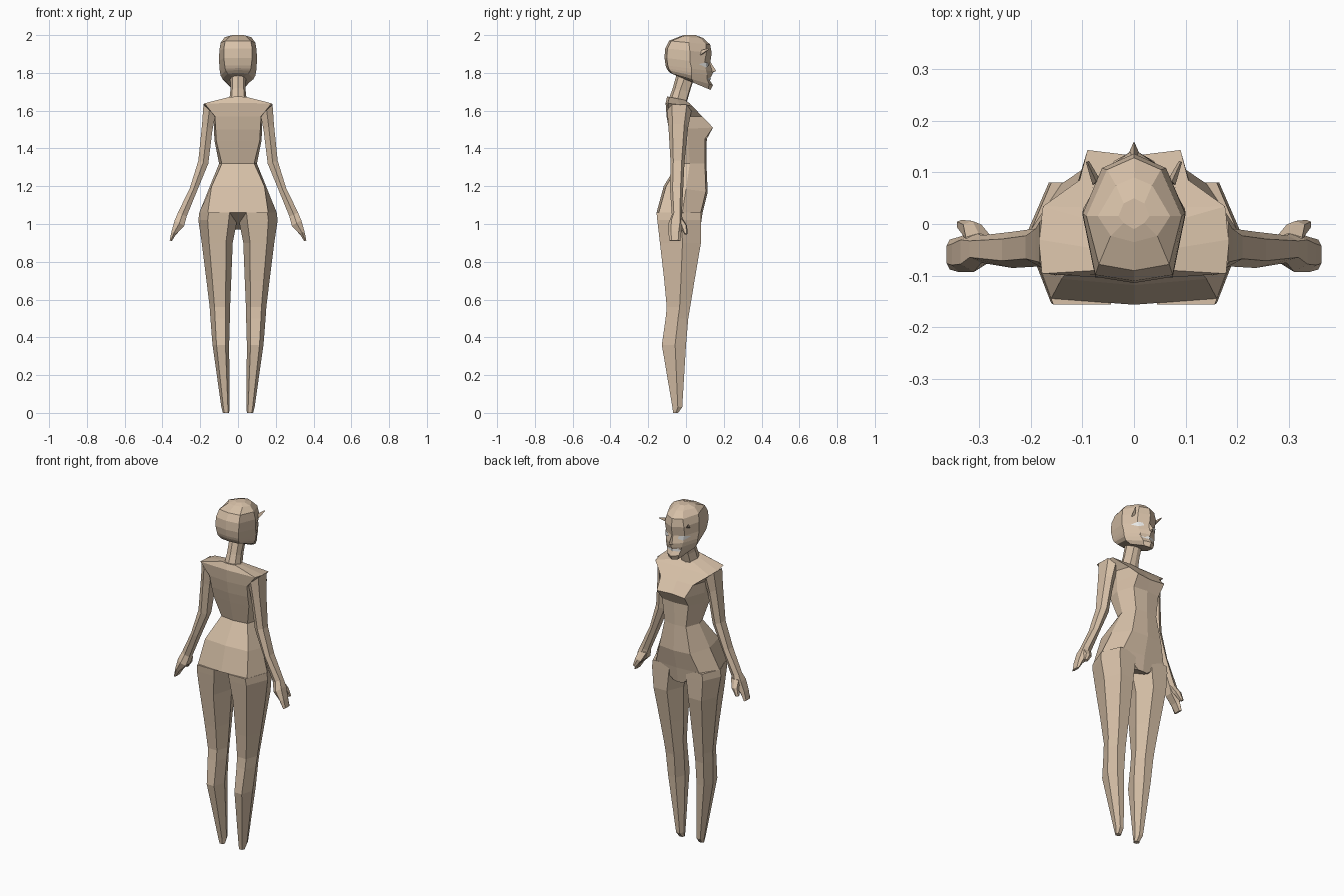
import bpy, bmesh


def material(name, rgb):
    m = bpy.data.materials.new(name)
    m.diffuse_color = (*rgb, 1)
    return m


SKIN = material("tan skin", (0.68, 0.53, 0.39))
WHITE = material("eye white", (0.95, 0.95, 0.93))


def build(name, verts, faces, mat=SKIN, mirror=False):
    """Mesh object with outward normals, optionally mirrored in x."""
    bm = bmesh.new()
    vs = [bm.verts.new(v) for v in verts]
    for f in faces:
        bm.faces.new([vs[i] for i in f])
    bmesh.ops.recalc_face_normals(bm, faces=bm.faces)
    if mirror:
        geo = bm.verts[:] + bm.edges[:] + bm.faces[:]
        bmesh.ops.mirror(bm, geom=geo, axis='X', merge_dist=-1)
        bmesh.ops.recalc_face_normals(bm, faces=bm.faces)
    me = bpy.data.meshes.new(name)
    bm.to_mesh(me)
    bm.free()
    me.materials.append(mat)
    ob = bpy.data.objects.new(name, me)
    bpy.context.collection.objects.link(ob)
    return ob


def loft(name, rings, mirror=False):
    """Skin a stack of equal-sized rings and cap both ends."""
    n, verts = len(rings[0]), [p for r in rings for p in r]
    faces = [list(range(n)), [len(verts) - n + i for i in range(n)]]
    for k in range(len(rings) - 1):
        for i in range(n):
            j = (i + 1) % n
            faces.append([k * n + i, k * n + j, k * n + n + j, k * n + n + i])
    return build(name, verts, faces, mirror=mirror)


def body_ring(zb, zf, yb, xb, xs, ys, xf, yf, yc):
    """Symmetric eight-sided ring tilted from back height zb to front height zf."""
    half = [(0, yb), (xb, yb + 0.012), (xs, ys), (xf, yf), (0, yc)]
    pts = half + [(-x, y) for x, y in half[3:0:-1]]
    return [(x, y, zb + (zf - zb) * (y - yb) / (yc - yb)) for x, y in pts]


def limb_ring(xi, zi, xo, zo, yb, yf):
    """Six-sided arm ring between an inner and an outer edge."""
    xm, zm, q = (xi + xo) / 2, (zi + zo) / 2, (yf - yb) * 0.2
    return [(xo, yb + q, zo), (xo, yf - q, zo), (xm, yf, zm),
            (xi, yf - q, zi), (xi, yb + q, zi), (xm, yb, zm)]


def leg_ring(z, xi, xo, yb, yf):
    w, ym = xo - xi, yb + (yf - yb) * 0.55
    return [(xi, ym, z), (xi + .22 * w, yb, z), (xi + .76 * w, yb, z),
            (xo, ym, z), (xi + .78 * w, yf, z), (xi + .25 * w, yf, z)]


# torso, from crotch to the base of the neck
loft("torso", [body_ring(*r) for r in (
    (1.02, 0.97, -.06, .03, .05, .01, .03, .07, .075),
    (1.06, 1.06, -.156, .16, .205, -.02, .14, .078, .088),
    (1.20, 1.17, -.118, .14, .155, .0, .10, .105, .115),
    (1.32, 1.32, -.045, .085, .10, .02, .07, .10, .108),
    (1.44, 1.45, -.075, .115, .125, .01, .085, .10, .11),
    (1.50, 1.51, -.09, .118, .127, .01, .09, .143, .132),
    (1.57, 1.57, -.103, .122, .13, .01, .105, .085, .085),
    (1.64, 1.625, -.108, .178, .184, -.03, .176, .034, .03),
    (1.675, 1.655, -.10, .045, .06, -.05, .04, -.005, .0))])

# neck
loft("neck", [body_ring(*r) for r in (
    (1.65, 1.63, -.095, .035, .048, -.05, .03, -.005, .0),
    (1.72, 1.70, -.07, .03, .04, -.03, .025, .015, .02),
    (1.81, 1.78, -.045, .03, .042, .0, .025, .04, .045))])

# head, from jaw to crown
loft("head", [body_ring(*r) for r in (
    (1.785, 1.71, -.05, .03, .058, .04, .03, .118, .13),
    (1.80, 1.735, -.085, .055, .082, .03, .038, .122, .143),
    (1.815, 1.765, -.097, .065, .092, .03, .045, .112, .122),
    (1.825, 1.785, -.103, .068, .095, .03, .05, .112, .136),
    (1.84, 1.808, -.108, .07, .098, .03, .055, .106, .145),
    (1.88, 1.85, -.114, .075, .10, .02, .06, .098, .128),
    (1.93, 1.905, -.11, .075, .099, .02, .062, .108, .136),
    (1.97, 1.95, -.09, .068, .092, .015, .052, .105, .128),
    (1.992, 1.985, -.035, .045, .07, .015, .035, .075, .09),
    (2.0, 2.0, -.01, .02, .03, .015, .02, .04, .05))])

# nose wedge
build("nose", [(0, .125, 1.865), (-.02, .115, 1.80), (.02, .115, 1.80),
               (0, .16, 1.81), (0, .12, 1.79)],
      [(0, 1, 3), (0, 3, 2), (1, 4, 3), (4, 2, 3), (0, 2, 4, 1)])

# small brow horns
build("brow_horns", [(.065, .085, 1.895), (.08, .075, 1.895), (.073, .082, 1.92),
                     (.093, .12, 1.925), (.087, .122, 1.925), (.09, .119, 1.93)],
      [(0, 1, 2), (3, 4, 5), (0, 1, 3, 4), (1, 2, 5, 3), (2, 0, 4, 5)], mirror=True)

# almond eyes and thin teeth plates
build("eyes", [(.03, .121, 1.838), (.056, .108, 1.828), (.081, .069, 1.846),
               (.06, .105, 1.856), (.036, .117, 1.853)],
      [(0, 1, 3, 4), (1, 2, 3)], WHITE, True)
build("teeth", [(0, .128, 1.76), (.042, .116, 1.763), (.052, .107, 1.782), (0, .132, 1.772)],
      [(0, 1, 2, 3)], WHITE, True)

# arms, from shoulder to wrist
loft("arms", [limb_ring(*r) for r in (
    (.12, 1.575, .183, 1.632, -.10, .03),
    (.135, 1.50, .190, 1.53, -.093, .012),
    (.157, 1.32, .210, 1.335, -.082, -.008),
    (.215, 1.18, .255, 1.19, -.085, -.015),
    (.272, 1.04, .318, 1.06, -.075, -.022))], True)

# mitten hands with thumbs
loft("hands", [limb_ring(*r) for r in (
    (.272, 1.04, .318, 1.06, -.075, -.022),
    (.285, .99, .335, 1.02, -.093, -.015),
    (.325, .95, .352, .96, -.093, -.025),
    (.350, .91, .362, .912, -.088, -.03))], True)
loft("thumbs", [limb_ring(*r) for r in (
    (.275, 1.03, .325, 1.03, -.055, -.018),
    (.295, .985, .33, .995, -.03, .006),
    (.325, .945, .342, .95, -.01, .008))], True)

# legs, from hip to pointed foot
loft("legs", [leg_ring(*r) for r in (
    (1.06, .0, .205, -.156, .08),
    (1.02, .004, .210, -.152, .08),
    (.90, .028, .192, -.138, .079),
    (.70, .036, .167, -.115, .045),
    (.56, .042, .150, -.102, .022),
    (.50, .043, .146, -.108, .012),
    (.36, .047, .135, -.128, .0),
    (.03, .044, .088, -.072, -.02),
    (.0, .047, .080, -.068, -.042))], True)
